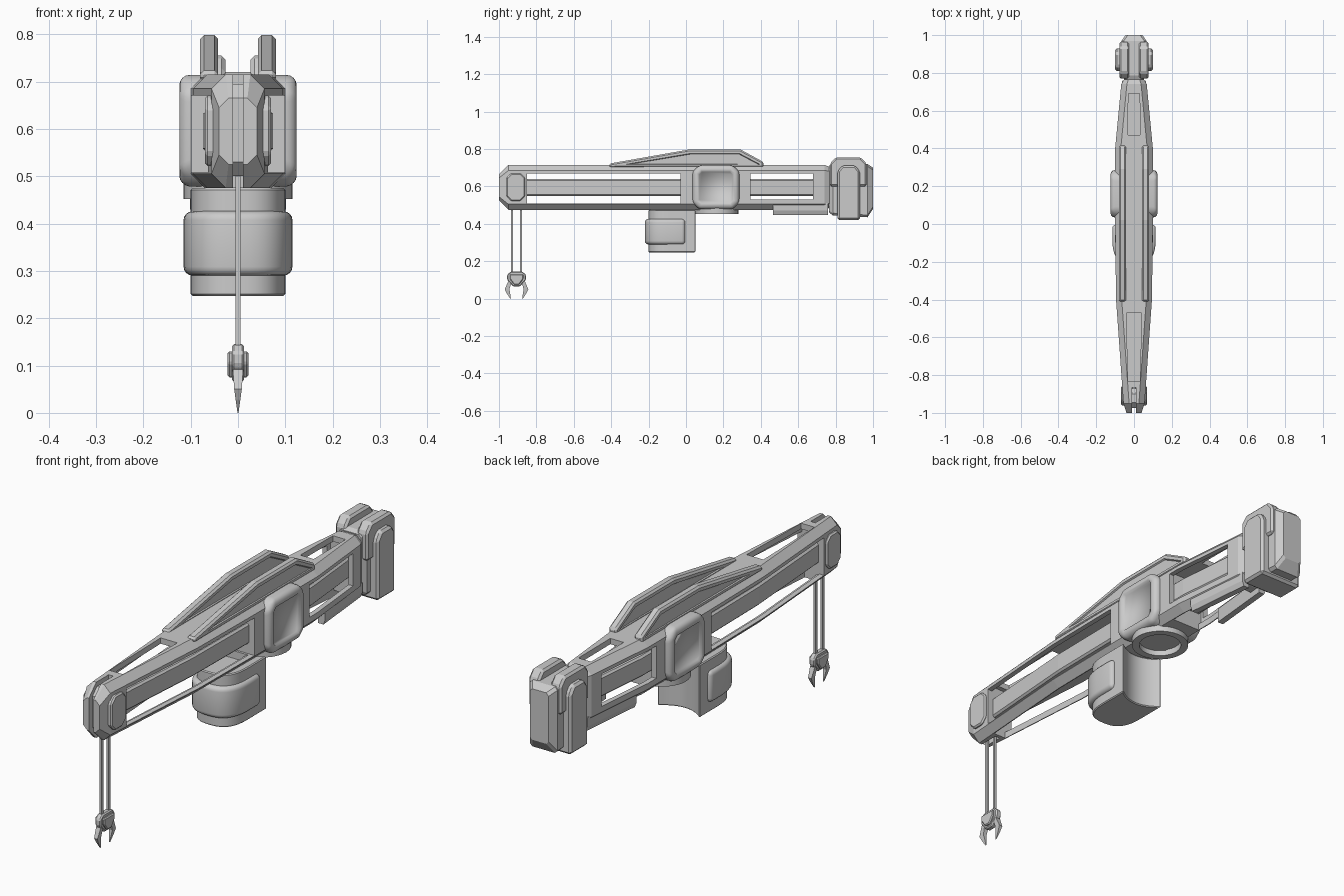
import bpy, bmesh, math

if "Cube" in bpy.data.objects:
    bpy.data.objects.remove(bpy.data.objects["Cube"])

def make(name, verts, faces, bevel=0.0, seg=1, smooth=False):
    me = bpy.data.meshes.new(name)
    me.from_pydata(verts, [], faces)
    bm = bmesh.new()
    bm.from_mesh(me)
    bmesh.ops.recalc_face_normals(bm, faces=bm.faces)
    bm.to_mesh(me)
    bm.free()
    ob = bpy.data.objects.new(name, me)
    bpy.context.collection.objects.link(ob)
    bpy.context.view_layer.objects.active = ob
    for o in bpy.context.selected_objects:
        o.select_set(False)
    ob.select_set(True)
    if bevel:
        m = ob.modifiers.new("bevel", 'BEVEL')
        m.width, m.segments, m.limit_method = bevel, seg, 'ANGLE'
        bpy.ops.object.modifier_apply(modifier=m.name)
    if smooth:
        bpy.ops.object.shade_smooth_by_angle(angle=math.radians(35))
    return ob

def rings(name, loops, closed=False, **kw):
    """Skin equal-length point loops; cap the ends unless closed."""
    n, k = len(loops[0]), len(loops)
    verts = [p for l in loops for p in l]
    faces = [(i * n + j, i * n + (j + 1) % n, (i + 1) % k * n + (j + 1) % n, (i + 1) % k * n + j)
             for i in range(k if closed else k - 1) for j in range(n)]
    if not closed:
        faces += [tuple(range(n)), tuple(range((k - 1) * n, k * n))]
    return make(name, verts, faces, **kw)

def loft(name, sections, **kw):
    """Sections along y: (y, half width, z0, z1, chamfer)."""
    loops = []
    for y, w, a, b, c in sections:
        half = [(w, a), (w, b)] if c == 0 else [(w - c, a), (w, a + c), (w, b - c), (w - c, b)]
        loops.append([(x, y, z) for x, z in half] + [(-x, y, z) for x, z in reversed(half)])
    return rings(name, loops, **kw)

def prism(name, prof, x0, x1, **kw):
    """Extrude a (y, z) profile along x."""
    return rings(name, [[(x, y, z) for y, z in prof] for x in (x0, x1)], **kw)

def rect(y0, y1, z0, z1, c=0.0):
    if not c:
        return [(y0, z0), (y1, z0), (y1, z1), (y0, z1)]
    return [(y0 + c, z0), (y1 - c, z0), (y1, z0 + c), (y1, z1 - c),
            (y1 - c, z1), (y0 + c, z1), (y0, z1 - c), (y0, z0 + c)]

def cut(ob, cutter):
    bpy.context.view_layer.objects.active = ob
    m = ob.modifiers.new("cut", 'BOOLEAN')
    m.operation, m.object, m.solver = 'DIFFERENCE', cutter, 'EXACT'
    bpy.ops.object.modifier_apply(modifier=m.name)
    bpy.data.objects.remove(cutter)

def panel(ob, rim, depth):
    """Sink a panel into the biggest face on each x side."""
    bm = bmesh.new()
    bm.from_mesh(ob.data)
    for s in (-1, 1):
        f = max((f for f in bm.faces if f.normal.x * s > 0.9), key=lambda f: f.calc_area())
        bmesh.ops.inset_individual(bm, faces=[f], thickness=rim)
        bmesh.ops.inset_individual(bm, faces=[f], thickness=0.004, depth=-depth)
    bm.to_mesh(ob.data)
    bm.free()

def width(y):
    """Half width of the boom at y."""
    pts = [(-1, .045), (-.95, .056), (-.4, .095), (0, .1), (.4, .1), (.72, .07), (.8, .06)]
    for (a, u), (b, v) in zip(pts, pts[1:]):
        if y <= b:
            return u + (v - u) * (y - a) / (b - a)
    return pts[-1][1]

# Tapered boom with hollow bays, side windows and top/bottom openings
boom = loft("boom", [(-1, .04, .525, .665, .02)] + [
    (y, width(y), .475, .715, .03) for y in (-.95, -.4, 0, .4, .74)] + [(.78, .045, .49, .7, .02)])
for y0, y1, s0, s1, t0, t1 in ((-.85, -.04, -.85, -.03, -.83, -.47), (.33, .7, .345, .68, .47, .69)):
    ys = [y for y in (y0, -.4, .4, y1) if y0 <= y <= y1]
    cut(boom, loft("bay_cutter", [(y, width(y) - .022, .503, .69, 0) for y in ys]))
    cut(boom, prism("window_cutter", rect(s0, s1, .508 if s0 < 0 else .53, .67), -.3, .3))
    cut(boom, loft("bottom_cutter", [(y, width(y) - .034, .4, .55, 0) for y in ys]))
    cut(boom, loft("top_cutter", [(t0, .032, .65, .8, 0), (t1, .04 if s0 < 0 else .03, .65, .8, 0)]))
    # Spine running inside the bay
    loft("inner_spine", [(y, width(y) - .026, .55, .64, .008) for y in [y0 - .01] + ys[1:-1] + [y1 + .01]])
cut(boom, prism("slit_cutter", rect(-1.1, -.865, .4, .8), -.011, .011))
prism("tip_sheave", rect(-.975, -.87, .5, .695, .03), -.012, .012)

# Octagonal caps on both sides of the tip
tip = prism("tip_caps", rect(-.96, -.86, .522, .67, .025), -.07, .07, bevel=.006)
cut(tip, prism("tip_gap_cutter", rect(-1.1, -.8, .4, .8), -.02, .02))

# Rounded centre housing with sunken side panels
hub = prism("centre_housing", rect(.035, .285, .478, .714, .035), -.124, .124, bevel=.022, seg=4, smooth=True)
panel(hub, .012, .01)

# Bracing fins on top
fin = [(-.41, .7), (-.41, .722), (.02, .798), (.29, .798), (.415, .73), (.415, .7)]
for s in (-1, 1):
    f = prism("top_fin", fin, s * .042, s * .08, bevel=.008)
    panel(f, .014, .006)

# Slewing ring under the housing
loops = []
for i in range(32):
    a = math.tau * i / 32
    loops.append([(r * math.cos(a), .165 + r * math.sin(a), z)
                  for r, z in ((.085, .452), (.115, .452), (.115, .5), (.085, .5))])
rings("slewing_ring", loops, closed=True, smooth=True)

# Skids under the rear bay
for s in (-1, 1):
    loft_pts = [[(s * x, y, z) for x, z in ((w - .035, .448), (w - .008, .448), (w, .47), (w, .51), (w - .035, .51))]
                for y, w in ((.465, .09), (.76, .062))]
    rings("rear_skid", loft_pts)

# Counterweight: chamfered block, side plates and top humps
loft("counterweight", [(.765, .05, .46, .71, .01), (.785, .066, .445, .72, .012),
                       (.97, .066, .435, .72, .012), (1.0, .045, .48, .7, .012)])
prism("counterweight_plates", [(.81, .42), (.93, .42), (.93, .68), (.905, .712), (.835, .712), (.81, .68)],
      -.101, .101, bevel=.01)
for s in (-1, 1):
    prism("counterweight_hump", [(.77, .6), (.965, .6), (.965, .722), (.935, .755), (.8, .755), (.77, .722)],
          s * .026, s * .078, bevel=.009)

# Operator cab: round front, concave back that wraps the missing mast
def cab_plan(w, front, back, mid):
    pts = []
    for i in range(25):
        a = math.pi * i / 24
        c, sn = math.cos(a), math.sin(a)
        pts.append((w * math.copysign(abs(c) ** .75, c), -.07 - (-.07 - front) * sn ** .75))
    for i in range(13):
        t = -1 + i / 6
        pts.append((w * t, mid + (back - mid) * t * t))
    return pts

def cab_part(name, plan, z0, z1, **kw):
    return rings(name, [[(x, y, z) for x, y in plan] for z in (z0, z1)], smooth=True, **kw)

plan = cab_plan(.1, -.2, .052, .01)
cab_part("cab_body", plan, .247, .475, bevel=.004)
cab_part("cab_window_band", cab_plan(.115, -.22, -.004, -.005), .29, .426, bevel=.022, seg=4)

# Hoist cables
for y in (-.93, -.882):
    prism("hoist_cable", rect(y - .006, y + .006, .12, .6), -.005, .005)

# Hook block and two claws
prism("hook_block", [(-.925, .065), (-.887, .065), (-.856, .1), (-.856, .128), (-.875, .145),
                     (-.937, .145), (-.956, .128), (-.956, .1)], -.013, .013, bevel=.005)
prism("hook_block_cap", [(-.92, .075), (-.892, .075), (-.87, .105), (-.87, .13), (-.942, .13), (-.942, .105)],
      -.022, .022, bevel=.004)
for s in (-1, 1):
    path = [(.026, .045, .092, .011), (.038, .063, .05, .008), (.034, .052, .028, .005), (.03, .034, 0, .001)]
    rings("claw", [[(-w, -.906 + s * a, z), (w, -.906 + s * a, z), (w, -.906 + s * b, z), (-w, -.906 + s * b, z)]
                   for a, b, z, w in path])
